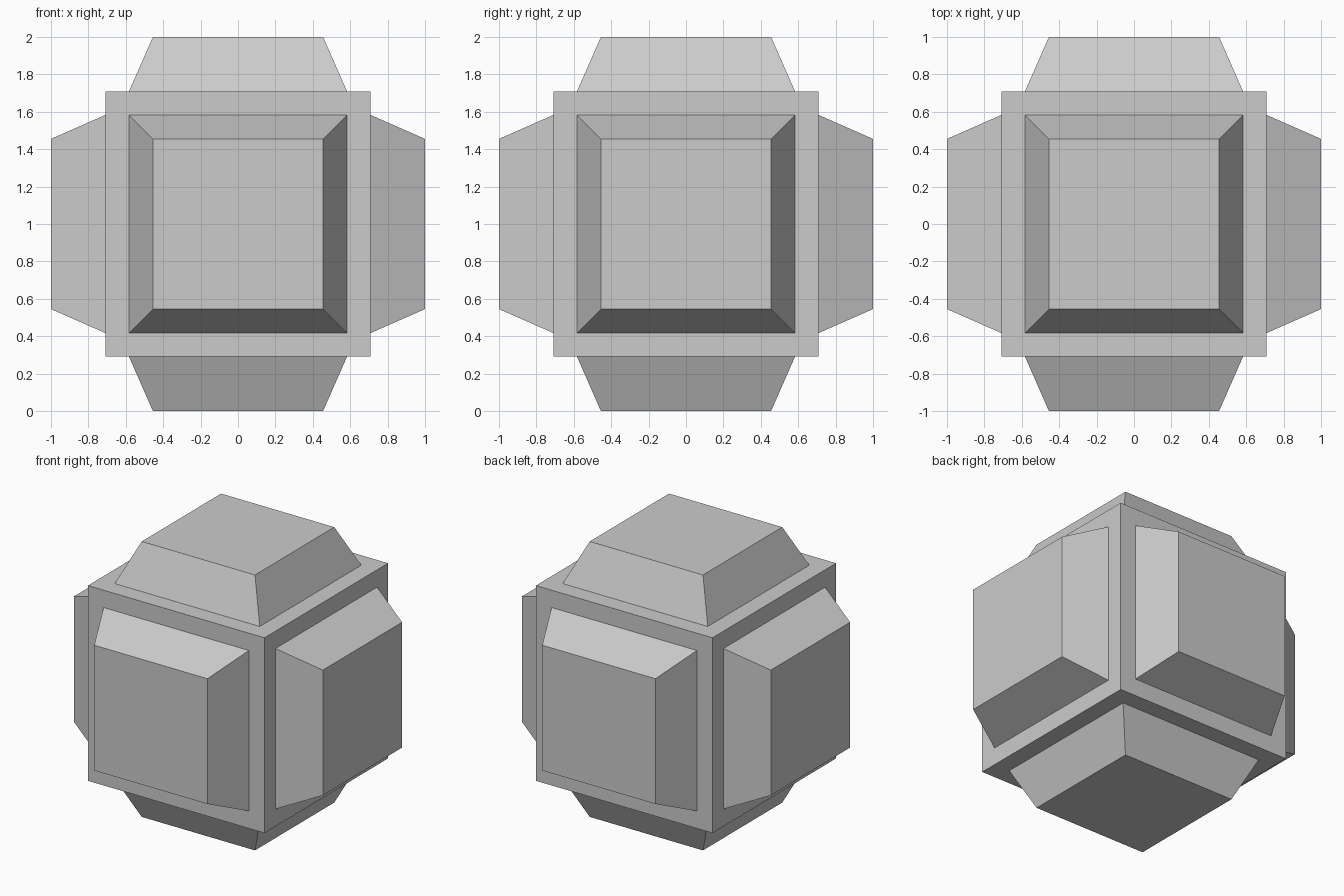
import bpy, bmesh
from mathutils import Matrix

if "Cube" in bpy.data.objects:
    bpy.data.objects.remove(bpy.data.objects["Cube"])

CORE, BASE, TOP, REACH = 0.709, 0.583, 0.455, 1.0  # half sizes

# Cube core
bm = bmesh.new()
bmesh.ops.create_cube(bm, size=2 * CORE, matrix=Matrix.Translation((0, 0, 1)))
centre = Matrix.Translation((0, 0, 1)).translation

# Flat border on each side, then a raised tapered panel
panels = bm.faces[:]
bmesh.ops.inset_individual(bm, faces=panels, thickness=CORE - BASE, use_even_offset=True)
for face in panels:
    normal = face.normal.copy()
    raised = bmesh.ops.extrude_discrete_faces(bm, faces=[face])["faces"][0]
    for v in raised.verts:
        offset = v.co - centre
        flat = offset - normal * offset.dot(normal)
        v.co = centre + flat * (TOP / BASE) + normal * REACH

bmesh.ops.recalc_face_normals(bm, faces=bm.faces[:])
mesh = bpy.data.meshes.new("panelled_cube")
bm.to_mesh(mesh)
bm.free()
bpy.context.collection.objects.link(bpy.data.objects.new("panelled_cube", mesh))
